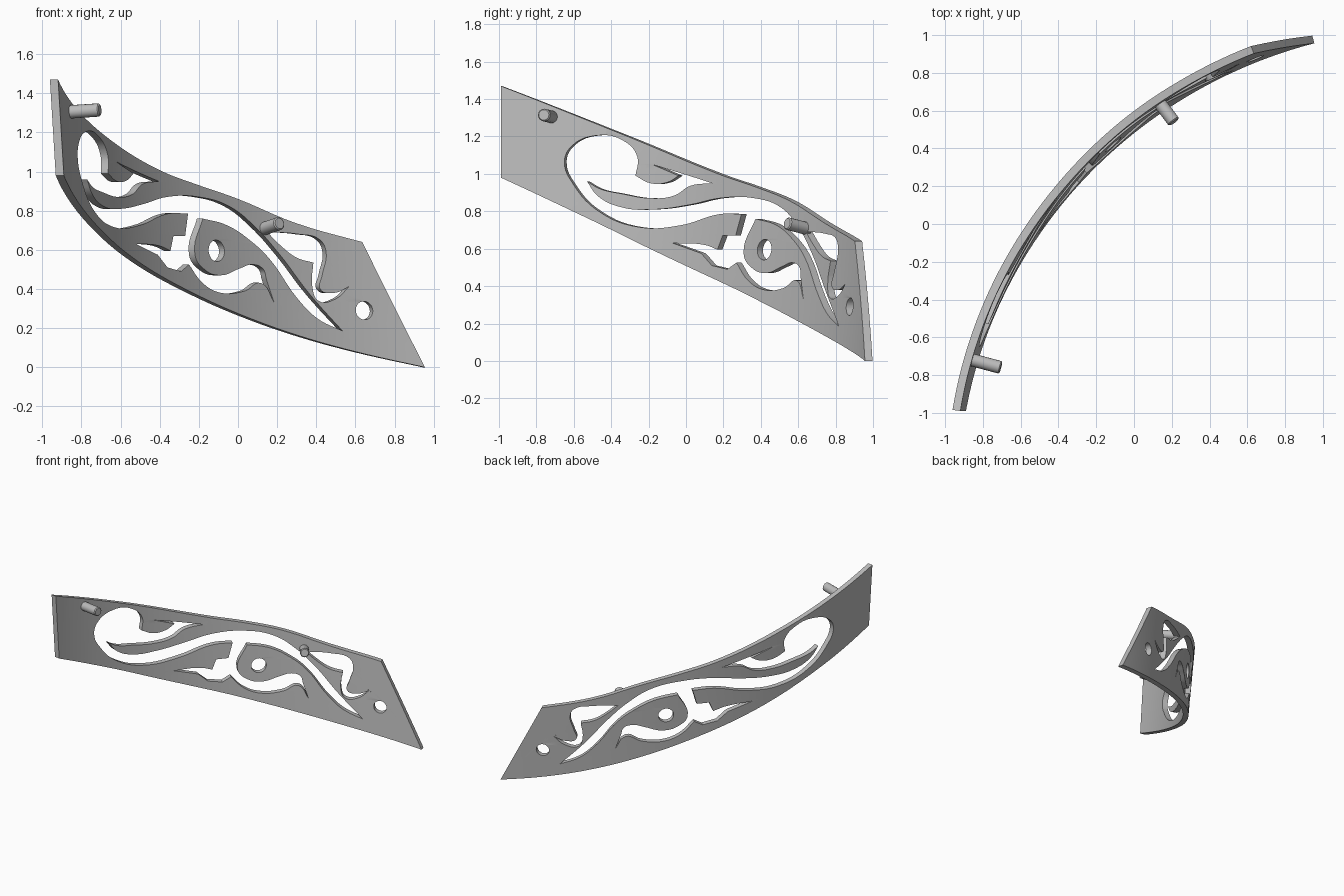
import bpy, bmesh, math
from mathutils import Matrix, Vector

if "Cube" in bpy.data.objects:
    bpy.data.objects.remove(bpy.data.objects["Cube"])

# Bent sheet: a cylinder wall whose centre drifts with height
CENTRE = Vector((1.615, -1.439))
LEAN = Vector((-.05, .07))
INNER, THICK = 2.485, .042
CORNER = True


def from_front(points):
    """Front-elevation points (x, z) to flat sheet coordinates."""
    return [(INNER * math.acos((CENTRE.x - x + LEAN.x * z) / INNER), z, bool(c))
            for x, z, *c in points]


def from_side(points):
    """Side-elevation points (y, z) to flat sheet coordinates."""
    return [(INNER * math.asin((y - LEAN.y * z - CENTRE.y) / INNER), z, bool(c))
            for y, z, *c in points]


def bend(co):
    """Flat sheet (length, height, depth) to the leaning curved wall."""
    angle = co.x / INNER
    radius = INNER + THICK / 2 + co.z
    flat = CENTRE + LEAN * co.y + radius * Vector((-math.cos(angle), math.sin(angle)))
    return Vector((flat.x, flat.y, co.y))


def ring(x, z, radius, count=20):
    """Round hole centred on a front-elevation point."""
    u, v, _ = from_front([(x, z)])[0]
    steps = [math.tau * i / count for i in range(count)]
    return [(u + radius * math.cos(s), v + radius * math.sin(s), False) for s in steps]


def add_spline(curve, points):
    spline = curve.splines.new('BEZIER')
    spline.bezier_points.add(len(points) - 1)
    spline.use_cyclic_u = True
    for knot, (u, v, corner) in zip(spline.bezier_points, points):
        knot.co = knot.handle_left = knot.handle_right = (u, v, 0)
    for knot, (u, v, corner) in zip(spline.bezier_points, points):
        kind = 'VECTOR' if corner else 'AUTO'
        knot.handle_left_type = knot.handle_right_type = kind


def finish(obj, material):
    obj.data.materials.clear()
    obj.data.materials.append(material)
    bpy.ops.object.select_all(action='DESELECT')
    obj.select_set(True)
    bpy.context.view_layer.objects.active = obj
    bpy.ops.object.shade_smooth_by_angle(angle=math.radians(30))


grey = bpy.data.materials.new("plain grey")
grey.use_nodes = True
grey.diffuse_color = (.5, .5, .5, 1)
grey.node_tree.nodes["Principled BSDF"].inputs["Base Color"].default_value = (.5, .5, .5, 1)

# Outer edge of the band
outline = (
    from_side([(-.99, 1.47, CORNER), (-.99, .98, CORNER), (-.5, .75), (-.1, .555)])
    + from_front([(-.2, .365), (0, .275), (.3, .165), (.6, .08),
                  (.955, 0, CORNER), (.635, .64, CORNER), (.3, .735), (0, .86),
                  (-.2, .93), (-.385, 1.0)])
    + from_side([(-.3, 1.195)]))

# Scroll opening: round loop, hooked leaf and tongue
scroll_loop = from_side([
    (.18, .785), (-.03, .725), (-.25, .715), (-.46, .795), (-.6, .94), (-.65, 1.07),
    (-.61, 1.15), (-.48, 1.205), (-.34, 1.18), (-.26, 1.09), (-.27, .99, CORNER),
    (-.19, .95), (-.1, .955), (-.04, .99, CORNER), (-.18, 1.05, CORNER),
    (.14, .95, CORNER), (.02, .935), (-.06, .885), (-.19, .87), (-.35, .895),
    (-.46, .92), (-.53, .96, CORNER), (-.47, .88), (-.34, .82), (-.17, .81),
    (.02, .835), (.18, .87)])

# Scroll opening: long tail, stem and the two lower leaves
scroll_tail = from_front([
    (-.2, .87), (-.04, .82), (.085, .72), (.21, .58), (.365, .375),
    (.535, .185, CORNER), (.405, .25), (.305, .35), (.16, .555), (.06, .65),
    (-.055, .725), (-.18, .76, CORNER),
    (-.22, .575), (-.165, .495), (-.085, .47), (.01, .505), (.075, .525),
    (.13, .5), (.145, .45), (.185, .33, CORNER), (.12, .43),
    (.035, .39), (-.085, .38), (-.18, .43), (-.25, .525, CORNER),
    (-.29, .49, CORNER), (-.36, .51, CORNER), (-.41, .575, CORNER),
    (-.52, .63, CORNER), (-.4, .62), (-.345, .595, CORNER),
    (-.33, .67, CORNER), (-.27, .67, CORNER), (-.255, .785, CORNER)])

# Separate curl near the slanted end
end_curl = from_front([
    (.15, .69, CORNER), (.31, .68), (.42, .65), (.45, .59), (.43, .47), (.42, .4),
    (.49, .38), (.565, .41, CORNER), (.5, .35), (.41, .34), (.38, .41),
    (.385, .535, CORNER), (.3, .56), (.22, .62)])

# Flat pierced sheet
curve = bpy.data.curves.new("sheet_profile", 'CURVE')
curve.dimensions = '2D'
curve.fill_mode = 'BOTH'
curve.resolution_u = 6
curve.extrude = THICK / 2
for loop in (outline, scroll_loop + scroll_tail, end_curl,
             ring(-.11, .595, .055), ring(.645, .29, .047)):
    add_spline(curve, loop)
flat = bpy.data.objects.new("sheet_profile", curve)
bpy.context.collection.objects.link(flat)
bpy.context.view_layer.update()
graph = bpy.context.evaluated_depsgraph_get()
mesh = bpy.data.meshes.new_from_object(flat.evaluated_get(graph))
bpy.data.objects.remove(flat)

# Slice into strips and bend round the wall
bm = bmesh.new()
bm.from_mesh(mesh)
bmesh.ops.remove_doubles(bm, verts=bm.verts, dist=.0002)
low = min(v.co.x for v in bm.verts)
high = max(v.co.x for v in bm.verts)
strips = 48
for i in range(1, strips):
    cut = low + (high - low) * i / strips
    bmesh.ops.bisect_plane(bm, geom=bm.verts[:] + bm.edges[:] + bm.faces[:], dist=.00001,
                           plane_co=(cut, 0, 0), plane_no=(1, 0, 0))
for vert in bm.verts:
    vert.co = bend(vert.co)
bmesh.ops.recalc_face_normals(bm, faces=bm.faces)
bm.to_mesh(mesh)
bm.free()
mesh.name = "pierced_band"
band = bpy.data.objects.new("pierced_band", mesh)
bpy.context.collection.objects.link(band)
finish(band, grey)


# Mounting pins on the inner face
def add_pin(name, start, end, radius=.034):
    start, end = Vector(start), Vector(end)
    axis = end - start
    bm = bmesh.new()
    bmesh.ops.create_cone(bm, cap_ends=True, segments=16, radius1=radius,
                          radius2=radius, depth=axis.length)
    rim = [e for e in bm.edges if all(v.co.z > 0 for v in e.verts)]
    bmesh.ops.bevel(bm, geom=rim, offset=.006, segments=1, affect='EDGES')
    turn = axis.to_track_quat('Z', 'Y').to_matrix().to_4x4()
    bm.transform(Matrix.Translation((start + end) / 2) @ turn)
    data = bpy.data.meshes.new(name)
    bm.to_mesh(data)
    bm.free()
    pin = bpy.data.objects.new(name, data)
    bpy.context.collection.objects.link(pin)
    finish(pin, grey)


add_pin("upper_pin", (-.855, -.72, 1.305), (-.705, -.76, 1.315))
add_pin("lower_pin", (.125, .655, .705), (.212, .54, .735))
